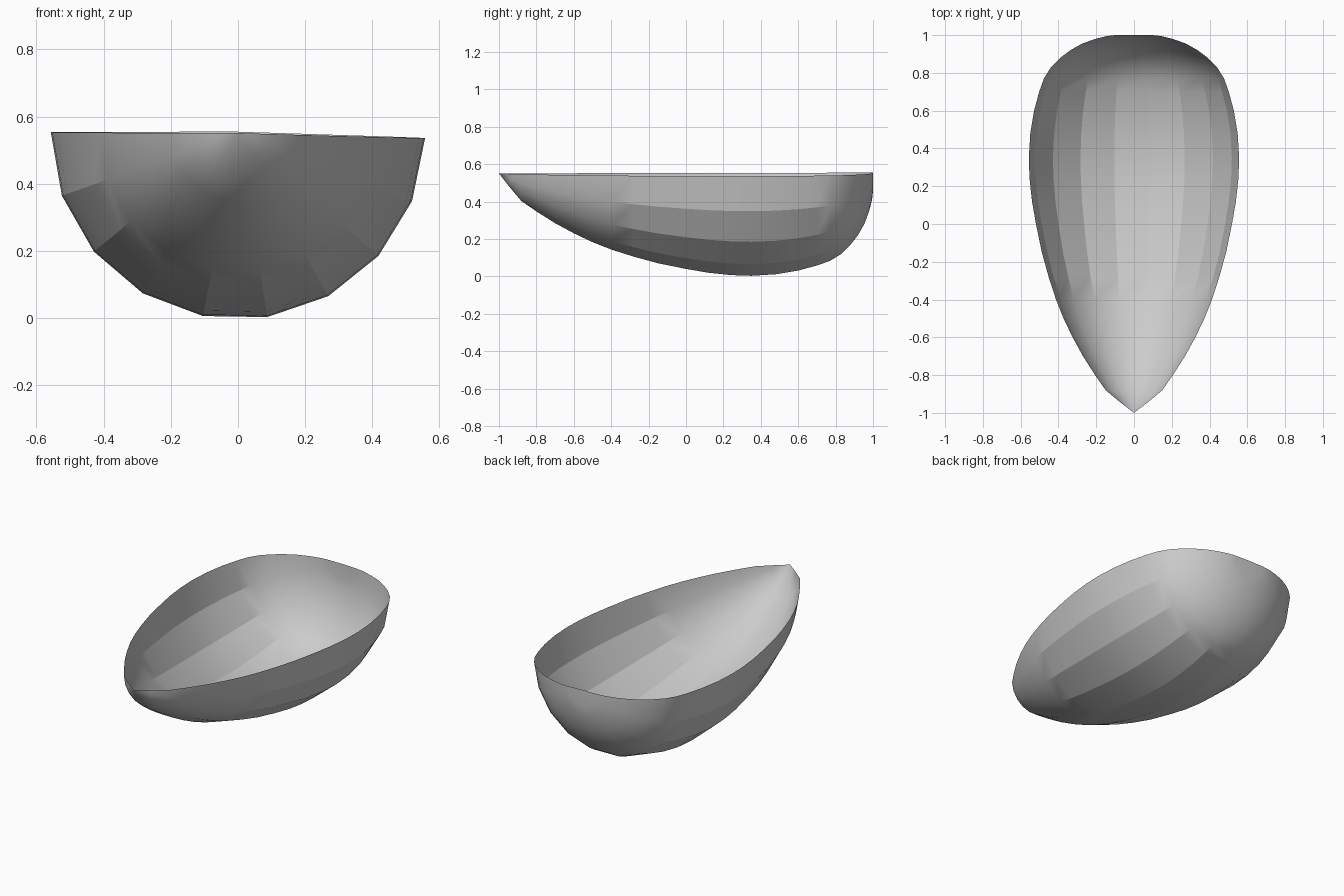
import bpy, bmesh
from math import sin, cos, radians

if "Cube" in bpy.data.objects:
    bpy.data.objects.remove(bpy.data.objects["Cube"])

# Hull profile along the length: (y, radius), pointed front to blunt back
profile = [(-1, 0), (-0.94, 0.078), (-0.88, 0.15), (-0.8, 0.206), (-0.7, 0.27),
           (-0.6, 0.325), (-0.5, 0.373), (-0.4, 0.413), (-0.28, 0.452),
           (-0.15, 0.488), (0, 0.519), (0.12, 0.540), (0.24, 0.553), (0.35, 0.557),
           (0.48, 0.549), (0.6, 0.529), (0.7, 0.502), (0.77, 0.477), (0.83, 0.440),
           (0.88, 0.390), (0.92, 0.337), (0.955, 0.275), (0.98, 0.205),
           (0.995, 0.145), (1, 0.1), (1, 0)]
SIDES = 9
START, STEP = radians(180), radians(19.8)


def axis_z(y):
    return 0.553 + 0.002 * y


# Open half hull: sweep the profile round the long axis in nine facets
bm = bmesh.new()
rings = []
for y, r in profile:
    n = 1 if r == 0 else SIDES + 1
    rings.append([bm.verts.new((r * cos(START + i * STEP), y,
                                axis_z(y) + r * sin(START + i * STEP)))
                  for i in range(n)])
for a, b in zip(rings, rings[1:]):
    for i in range(SIDES):
        pa = a if len(a) == 1 else a[i:i + 2]
        pb = b if len(b) == 1 else b[i:i + 2]
        bm.faces.new(pa + pb[::-1])
for f in bm.faces:
    f.normal_update()
    # point faces outward, away from the long axis
    c = f.calc_center_median()
    out = c.copy()
    out.z -= axis_z(c.y)
    if f.normal.dot(out) < 0:
        f.normal_flip()

mesh = bpy.data.meshes.new("hull")
bm.to_mesh(mesh)
bm.free()
hull = bpy.data.objects.new("hull", mesh)
bpy.context.collection.objects.link(hull)
bpy.context.view_layer.objects.active = hull
hull.select_set(True)

# Smooth along the length, crisp between the long facets
bpy.ops.object.shade_smooth_by_angle(angle=radians(18.5))
